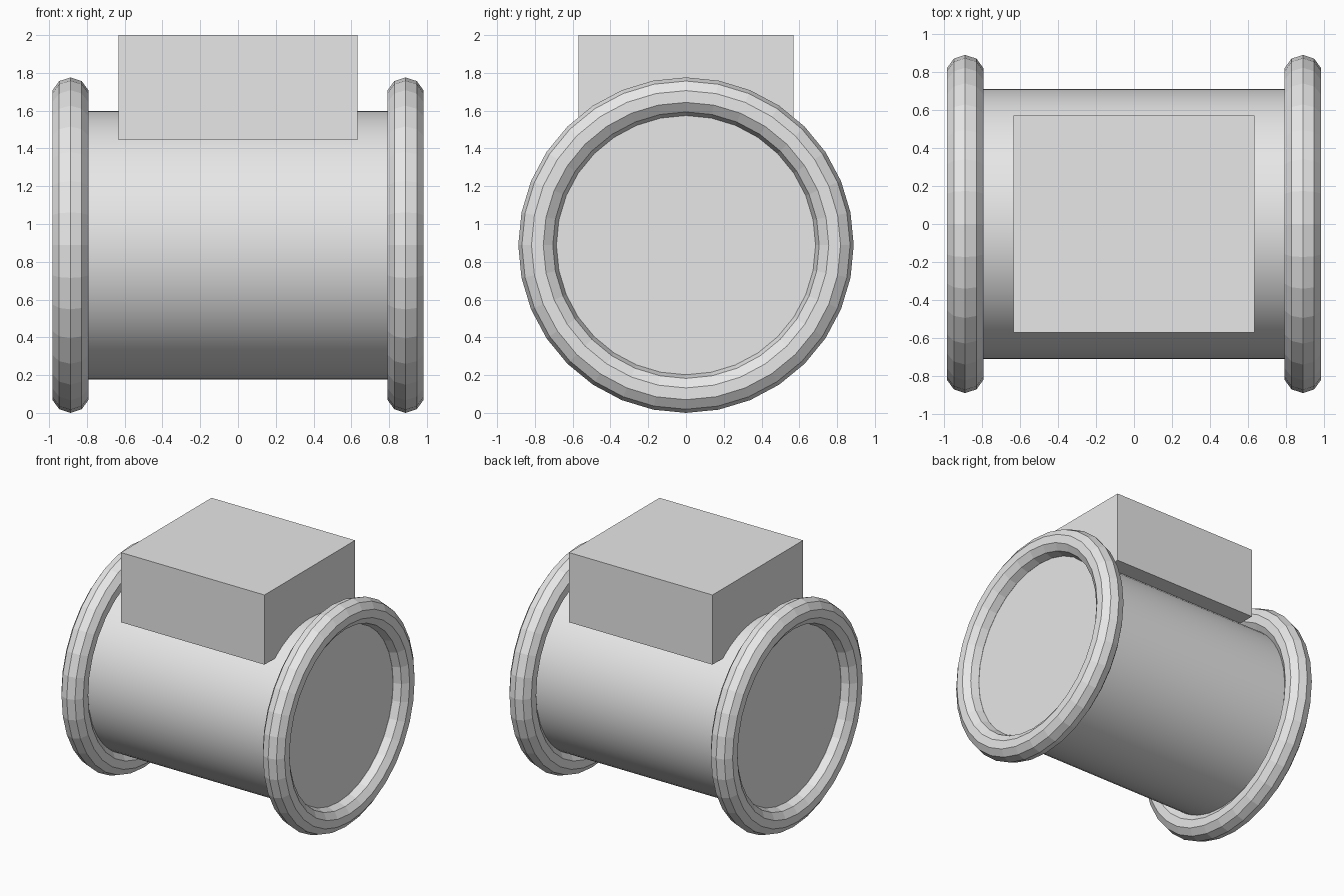
import bpy
import math

if "Cube" in bpy.data.objects:
    bpy.data.objects.remove(bpy.data.objects["Cube"])

AXIS_Z = 0.888

grey = bpy.data.materials.new("plain grey")
grey.use_nodes = True
grey.diffuse_color = (0.8, 0.8, 0.8, 1)
grey.node_tree.nodes["Principled BSDF"].inputs["Base Color"].default_value = (0.8, 0.8, 0.8, 1)


def finish(name):
    obj = bpy.context.object
    obj.name = name
    obj.data.materials.append(grey)
    return obj


# Horizontal drum, smooth around its side with sharp end caps
bpy.ops.mesh.primitive_cylinder_add(vertices=64, radius=0.71, depth=1.77,
                                    location=(0, 0, AXIS_Z),
                                    rotation=(0, math.pi / 2, 0))
finish("drum")
bpy.ops.object.shade_smooth_by_angle(angle=math.radians(30))

# Faceted rim ring around each end of the drum
for name, side in (("left_rim", 1), ("right_rim", -1)):
    bpy.ops.mesh.primitive_torus_add(major_segments=32, minor_segments=10,
                                     major_radius=0.787, minor_radius=0.101,
                                     location=(0.887 * side, 0, AXIS_Z),
                                     rotation=(0, math.pi / 2, 0))
    finish(name)
    bpy.ops.object.shade_flat()

# Block sunk into the top of the drum
bpy.ops.mesh.primitive_cube_add(size=1, location=(0, 0, 1.7225))
block = finish("top_block")
block.scale = (1.265, 1.14, 0.555)
